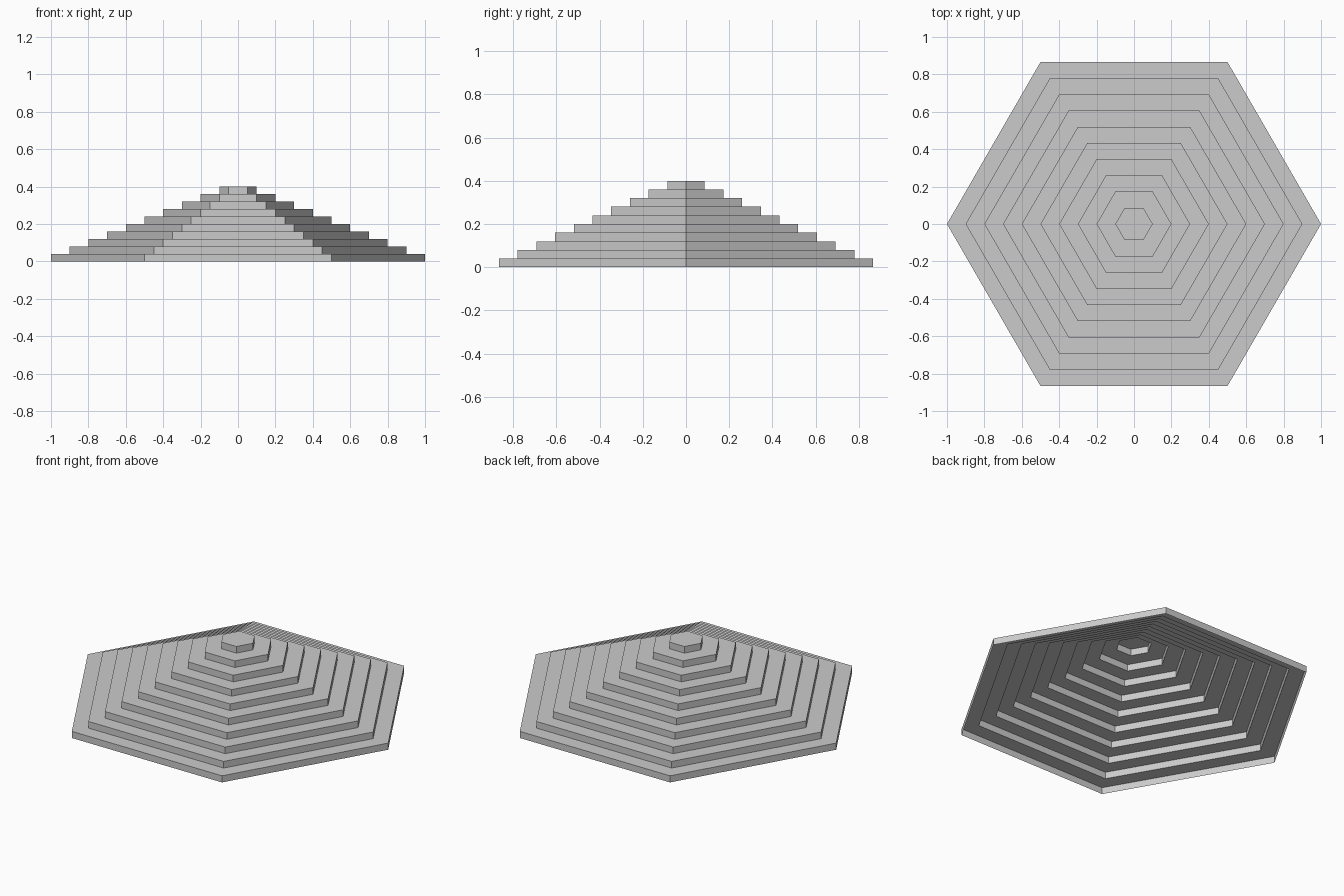
import bpy, bmesh
from math import cos, sin, pi

if "Cube" in bpy.data.objects:
    bpy.data.objects.remove(bpy.data.objects["Cube"])

TIERS, SIDES, STEP_H, STEP_W = 10, 6, 0.04, 0.1

bm = bmesh.new()


def hex_ring(radius, z):
    return [bm.verts.new((radius * cos(2 * pi * i / SIDES),
                          radius * sin(2 * pi * i / SIDES), z)) for i in range(SIDES)]


# Stepped profile from the outer rim up to the top tier: riser, tread, riser...
rings = []
for t in range(TIERS):
    radius = 1 - t * STEP_W
    rings.append(hex_ring(radius, t * STEP_H))
    rings.append(hex_ring(radius, (t + 1) * STEP_H))

# Risers and treads, hollow and open underneath
for lower, upper in zip(rings, rings[1:]):
    for i in range(SIDES):
        j = (i + 1) % SIDES
        bm.faces.new((lower[i], lower[j], upper[j], upper[i]))

# Top cap
bm.faces.new(rings[-1])

mesh = bpy.data.meshes.new("stepped_hexagon_roof")
bm.to_mesh(mesh)
bm.free()
roof = bpy.data.objects.new("stepped_hexagon_roof", mesh)
bpy.context.collection.objects.link(roof)
